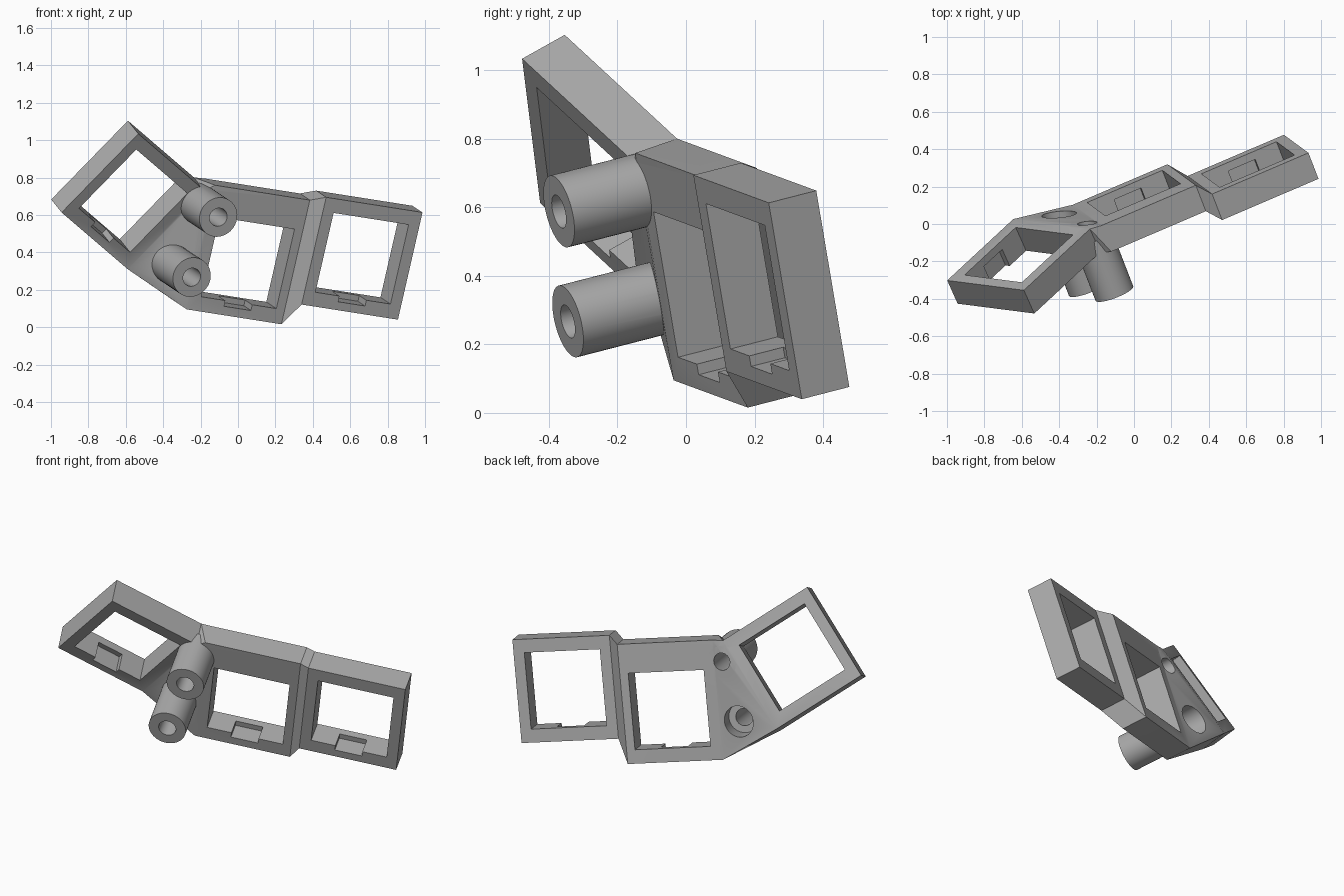
import bpy
import bmesh
from mathutils import Matrix, Vector

cube = bpy.data.objects.get("Cube")
if cube:
    bpy.data.objects.remove(cube, do_unlink=True)

DEPTH = 0.153      # plate thickness
OPENING = 0.441    # square switch opening
NOTCH = 0.158      # clip notch width

grey = bpy.data.materials.new("plain_grey")
grey.use_nodes = True
grey.diffuse_color = (0.4, 0.4, 0.4, 1)
grey.node_tree.nodes["Principled BSDF"].inputs["Base Color"].default_value = (0.4, 0.4, 0.4, 1)


def finish(name, bm):
    bmesh.ops.recalc_face_normals(bm, faces=bm.faces)
    mesh = bpy.data.meshes.new(name)
    bm.to_mesh(mesh)
    bm.free()
    mesh.materials.append(grey)
    obj = bpy.data.objects.new(name, mesh)
    bpy.context.collection.objects.link(obj)
    return obj


def hull(name, points):
    bm = bmesh.new()
    for p in points:
        bm.verts.new(p)
    bmesh.ops.convex_hull(bm, input=bm.verts)
    bmesh.ops.dissolve_limit(bm, angle_limit=0.001, verts=bm.verts, edges=bm.edges)
    return finish(name, bm)


def block(name, frame, low, high):
    return hull(name, [frame @ Vector((x, y, z)) for x in (low[0], high[0])
                       for y in (low[1], high[1]) for z in (low[2], high[2])])


def rod(name, start, axis, radius, begin, end):
    bm = bmesh.new()
    place = Matrix.Translation(start + axis * (begin + end) / 2)
    bmesh.ops.create_cone(bm, cap_ends=True, segments=48, radius1=radius, radius2=radius,
                          depth=end - begin,
                          matrix=place @ axis.to_track_quat("Z", "Y").to_matrix().to_4x4())
    return finish(name, bm)


def combine(target, other, operation):
    mod = target.modifiers.new("combine", "BOOLEAN")
    mod.object = other
    mod.operation = operation
    mod.solver = "EXACT"
    with bpy.context.temp_override(object=target, active_object=target):
        bpy.ops.object.modifier_apply(modifier=mod.name)
    bpy.data.objects.remove(other, do_unlink=True)


def frame_matrix(corner, across, up):
    x = Vector(across).normalized()
    y = Vector(up).cross(x).normalized()
    z = x.cross(y)
    m = Matrix((x, y, z)).transposed().to_4x4()
    m.translation = corner
    return m


def switch_plate(name, frame, width, height, left, bottom):
    plate = block(name, frame, (0, 0, 0), (width, DEPTH, height))
    combine(plate, block("opening", frame, (left, -0.05, bottom),
                         (left + OPENING, DEPTH + 0.05, bottom + OPENING)), "DIFFERENCE")
    mid = left + OPENING / 2
    combine(plate, block("notch", frame, (mid - NOTCH / 2, -0.02, bottom - 0.032),
                         (mid + NOTCH / 2, DEPTH - 0.044, bottom + 0.05)), "DIFFERENCE")
    return plate


def side(frame, x, height):
    return [frame @ Vector((x, y, z)) for y in (0, DEPTH) for z in (0, height)]


# Plate positions: lower front corner, direction across, direction up
across, up = (0.91, 0.389, -0.143), (0.235, -0.156, 0.96)
left_frame = frame_matrix((0.34, 0.118, 0.121), across, up)
middle_frame = frame_matrix((-0.274, -0.036, 0.095), across, up)
right_frame = frame_matrix((-0.943, -0.426, 0.613), (0.62, 0.576, -0.532), (0.69, -0.092, 0.715))

# Three switch plates
bracket = switch_plate("switch_bracket", middle_frame, 0.556, 0.69, 0.066, 0.08)
left_plate = switch_plate("left_plate", left_frame, 0.566, 0.596, 0.0625, 0.0775)
right_plate = switch_plate("right_plate", right_frame, 0.569, 0.59, 0.0625, 0.0775)

# Webs that bridge neighbouring plates
left_web = hull("left_web", side(middle_frame, 0.556, 0.69) + side(left_frame, 0, 0.596))
right_web = hull("right_web", side(middle_frame, 0, 0.69) + side(right_frame, 0.569, 0.59))
for part in (left_web, left_plate, right_web, right_plate):
    combine(bracket, part, "UNION")

# Two screw posts, each with a through hole and a head recess at the back
axis = middle_frame.to_3x3() @ Vector((0, 1, 0))
posts = [Vector((-0.105, -0.371, 0.588)), Vector((-0.247, -0.345, 0.267))]
for start in posts:
    combine(bracket, rod("post", start, axis, 0.108, 0, 0.33), "UNION")
for start in posts:
    combine(bracket, rod("screw_hole", start, axis, 0.05, -0.05, 0.6), "DIFFERENCE")
    combine(bracket, rod("head_recess", start, axis, 0.09, 0.3, 0.6), "DIFFERENCE")

# Round surfaces smooth, plate edges sharp
bpy.ops.object.select_all(action="DESELECT")
bracket.select_set(True)
bpy.context.view_layer.objects.active = bracket
bpy.ops.object.shade_smooth_by_angle(angle=0.5)
